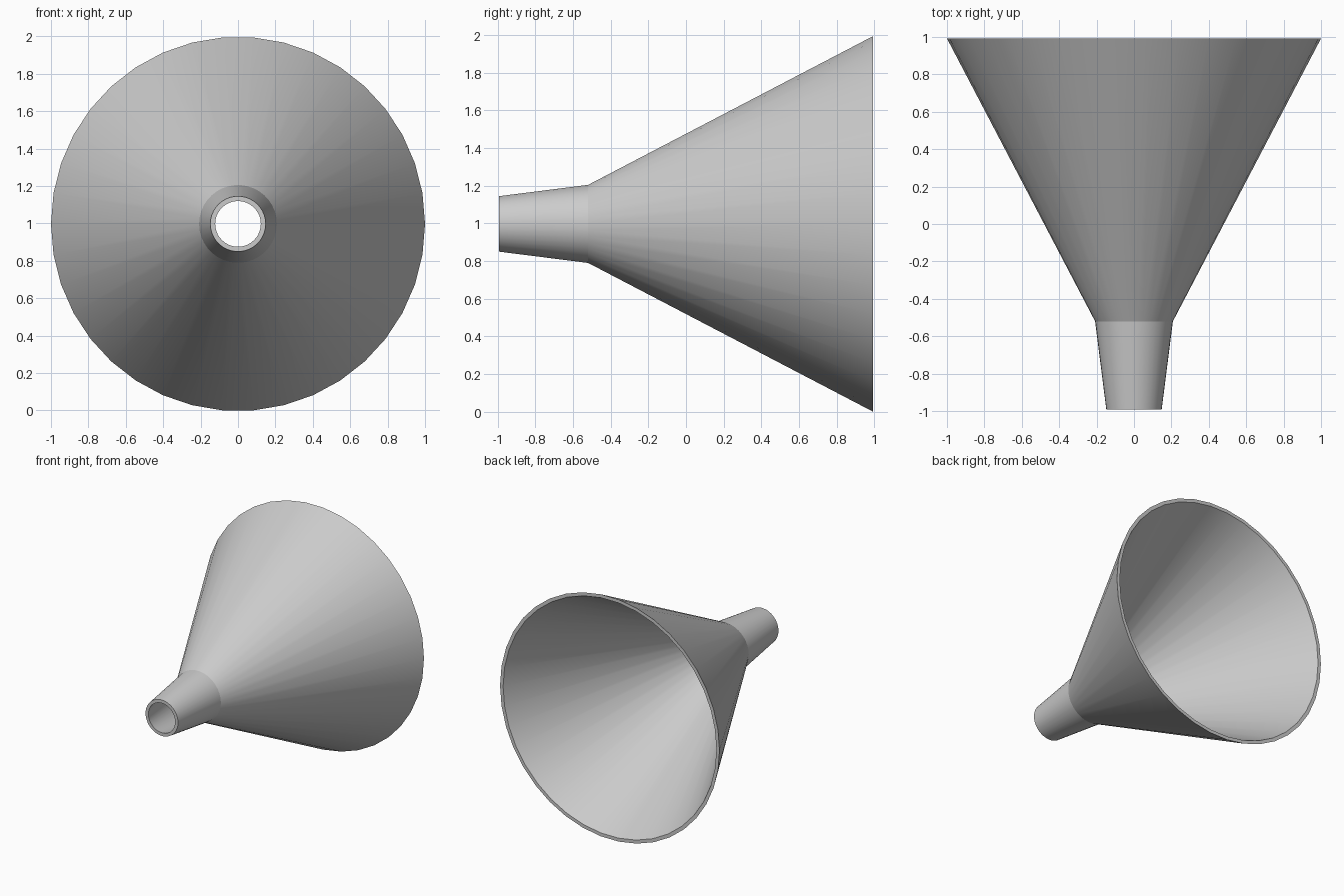
import bpy, bmesh
from math import cos, sin, tau, radians

if "Cube" in bpy.data.objects:
    bpy.data.objects.remove(bpy.data.objects["Cube"])

SIDES = 38
CENTRE_Z = 0.997

# Closed wall section (radius, y): outer skin from spout to rim, then inner skin back
SECTION = [(0.148, -0.992), (0.208, -0.52), (1.0, 0.992),
           (0.972, 0.992), (0.181, -0.517), (0.122, -0.992)]

# Funnel: wall section revolved around the y axis
bm = bmesh.new()
rings = [[bm.verts.new((r * cos(tau * i / SIDES), y, CENTRE_Z + r * sin(tau * i / SIDES)))
          for i in range(SIDES)] for r, y in SECTION]
for k, ring in enumerate(rings):
    following = rings[(k + 1) % len(rings)]
    for i in range(SIDES):
        j = (i + 1) % SIDES
        bm.faces.new((ring[i], ring[j], following[j], following[i]))
bmesh.ops.recalc_face_normals(bm, faces=bm.faces)

mesh = bpy.data.meshes.new("funnel")
bm.to_mesh(mesh)
bm.free()
funnel = bpy.data.objects.new("funnel", mesh)
bpy.context.collection.objects.link(funnel)

# Smooth round walls, crisp rims and spout joint
bpy.context.view_layer.objects.active = funnel
funnel.select_set(True)
bpy.ops.object.shade_smooth_by_angle(angle=radians(15))
